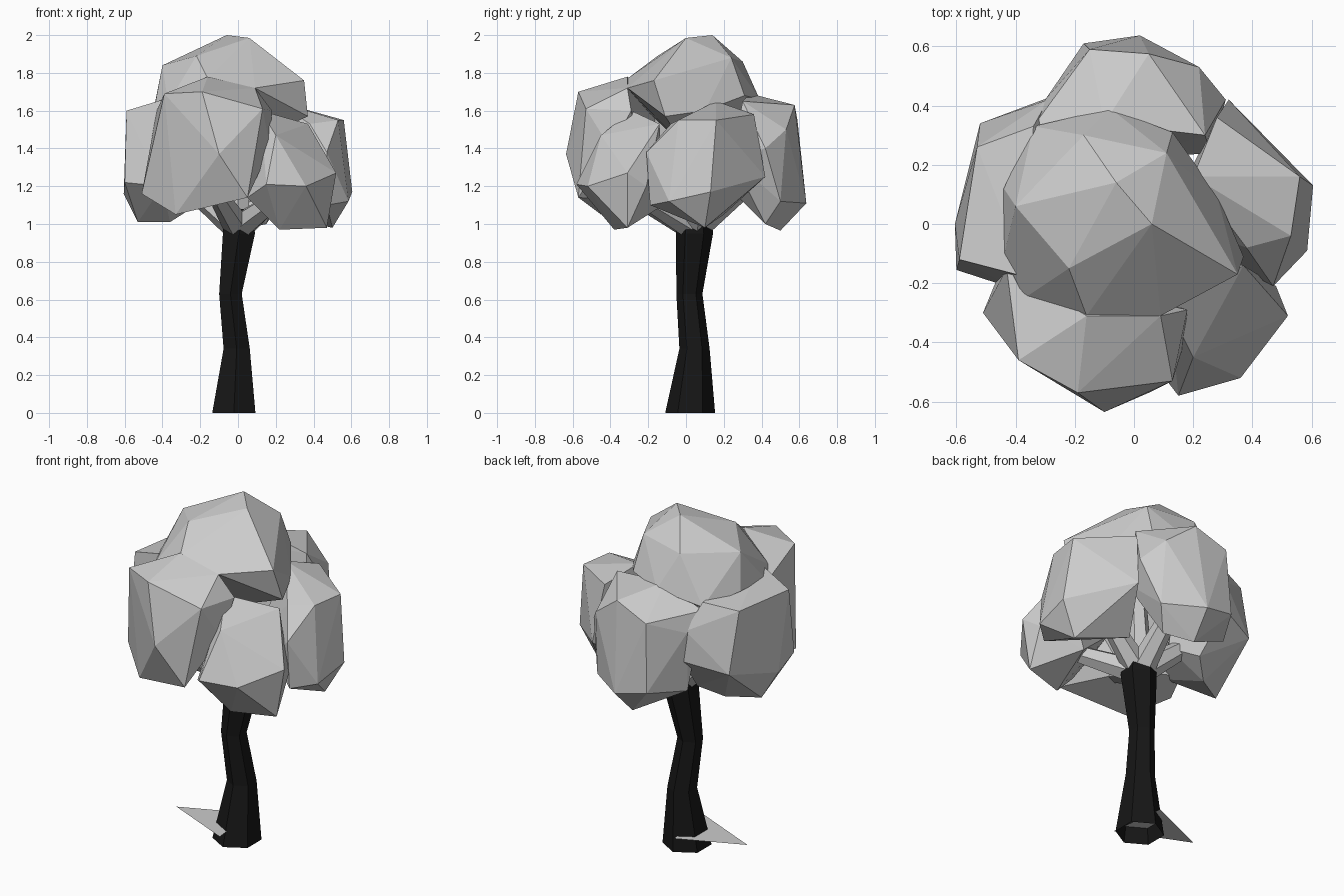
import bpy, bmesh, math
from mathutils import Vector


def finish(name, bm, color=None):
    bmesh.ops.recalc_face_normals(bm, faces=bm.faces)
    me = bpy.data.meshes.new(name)
    bm.to_mesh(me)
    bm.free()
    ob = bpy.data.objects.new(name, me)
    bpy.context.collection.objects.link(ob)
    if color:
        mat = bpy.data.materials.new(name)
        mat.diffuse_color = color
        me.materials.append(mat)
    return ob


def tube(name, path, sides, color=None, upright=False):
    """Loft rings along (x, y, z, radius) stations."""
    bm = bmesh.new()
    pts = [Vector(p[:3]) for p in path]
    rings = []
    for i, p in enumerate(pts):
        d = pts[min(i + 1, len(pts) - 1)] - pts[max(i - 1, 0)]
        q = d.to_track_quat('Z', 'Y')
        ring = []
        for k in range(sides):
            a = 2 * math.pi * (k + 0.5) / sides
            v = Vector((math.cos(a), math.sin(a), 0))
            ring.append(bm.verts.new(p + (v if upright else q @ v) * path[i][3]))
        rings.append(ring)
    for r0, r1 in zip(rings, rings[1:]):
        for k in range(sides):
            n = (k + 1) % sides
            bm.faces.new((r0[k], r0[n], r1[n], r1[k]))
    bm.faces.new(rings[-1])
    return finish(name, bm, color)


def clump(name, corners):
    """Faceted leaf mass: convex hull around its main corners."""
    bm = bmesh.new()
    for c in corners:
        bm.verts.new(c)
    res = bmesh.ops.convex_hull(bm, input=bm.verts)
    junk = {g for g in res["geom_interior"] + res["geom_unused"] if isinstance(g, bmesh.types.BMVert)}
    bmesh.ops.delete(bm, geom=list(junk), context='VERTS')
    return finish(name, bm)


# Leaning six-sided trunk, open at the bottom
trunk = tube("trunk", [(-.022, .022, 0, .132), (-.007, .045, .34, .08), (-.04, .018, .63, .069),
                       (.005, .045, .95, .098), (.0, .05, 1.08, .085)], 6, (.008, .008, .008, 1), upright=True)

# Branches reaching into each leaf mass
fork = (0, .045, .98, .075)
targets = {"left": (-.38, .1, 1.3), "right": (.35, .1, 1.28), "front": (-.15, -.4, 1.22),
           "front_right": (.27, -.3, 1.18), "back": (.03, .42, 1.28), "top": (0, .02, 1.6)}
for side, t in targets.items():
    mid = [f * .5 + e * .5 for f, e in zip(fork, t)]
    tube("branch_" + side, [fork, (mid[0], mid[1], mid[2], .058), (*t, .042)], 6)

# Leaf masses
clump("leaves_top", [
    (-.06, .14, 2.0), (.06, 0, 1.985), (.11, .24, 1.88), (-.17, .3, 1.86), (-.4, .06, 1.84),
    (-.22, -.15, 1.89), (.35, -.17, 1.76), (-.16, -.31, 1.77), (.09, -.31, 1.72),
    (-.34, .33, 1.6), (-.08, .39, 1.66), (.13, .31, 1.68), (-.37, -.25, 1.64),
    (.37, -.11, 1.57), (.28, .1, 1.6), (-.44, -.11, 1.63), (-.44, .12, 1.64), (0, 0, 1.4)])
clump("leaves_front", [
    (-.39, -.46, 1.69), (-.19, -.57, 1.7), (.13, -.53, 1.61), (-.1, -.635, 1.37),
    (-.51, -.3, 1.16), (-.33, -.45, 1.05), (.05, -.57, 1.14), (-.16, -.31, 1.78),
    (.09, -.31, 1.72), (.18, -.29, 1.6), (.17, -.4, 1.4), (-.43, -.15, 1.6), (-.44, -.13, 1.2),
    (-.1, -.2, 1.12)])
clump("leaves_front_right", [
    (.15, -.58, 1.21), (.36, -.52, 1.2), (.52, -.31, 1.27), (.48, -.21, 1.2),
    (.47, -.31, .98), (.22, -.38, .97), (.05, -.45, 1.14), (.2, -.45, 1.47),
    (.12, -.29, 1.6), (.37, -.14, 1.53), (.02, -.2, 1.3), (.25, -.12, 1.1)])
clump("leaves_right", [
    (.28, .36, 1.58), (.2, .16, 1.65), (.56, .16, 1.55), (.53, -.04, 1.55), (.38, -.08, 1.53),
    (.605, .13, 1.17), (.585, -.09, 1.12), (.47, -.21, 1.38), (.47, -.19, 1.1),
    (.5, .1, .98), (.32, .42, 1.25), (.2, .2, 1.05), (.15, 0, 1.3), (.3, -.12, 1.25)])
clump("leaves_back", [
    (.05, .575, 1.63), (-.15, .59, 1.55), (.22, .53, 1.5), (.02, .637, 1.11), (-.17, .61, 1.15),
    (.23, .5, 1.12), (.31, .42, 1.4), (.24, .3, 1.65), (-.1, .34, 1.69), (-.3, .42, 1.47),
    (-.34, .33, 1.58), (-.29, .4, 1.12), (0, .5, .965), (.15, .42, 1.0), (0, .22, 1.2),
    (.26, .24, 1.35)])
clump("leaves_left", [
    (-.53, .26, 1.6), (-.59, -.12, 1.6), (-.36, -.18, 1.67), (-.34, .33, 1.63), (-.605, 0, 1.16),
    (-.6, -.155, 1.22), (-.52, .34, 1.25), (-.53, .05, 1.01), (-.36, .15, 1.01),
    (-.4, -.22, 1.2), (-.28, .43, 1.3), (-.29, .42, 1.48), (-.25, .25, 1.08), (-.2, .05, 1.2),
    (-.2, .1, 1.5)])

# Flat leaf-like triangle low on the trunk
bm = bmesh.new()
bm.faces.new([bm.verts.new(p) for p in ((-.41, .01, .09), (.0, -.17, .09), (-.04, .17, .09))])
finish("fallen_leaf", bm)
